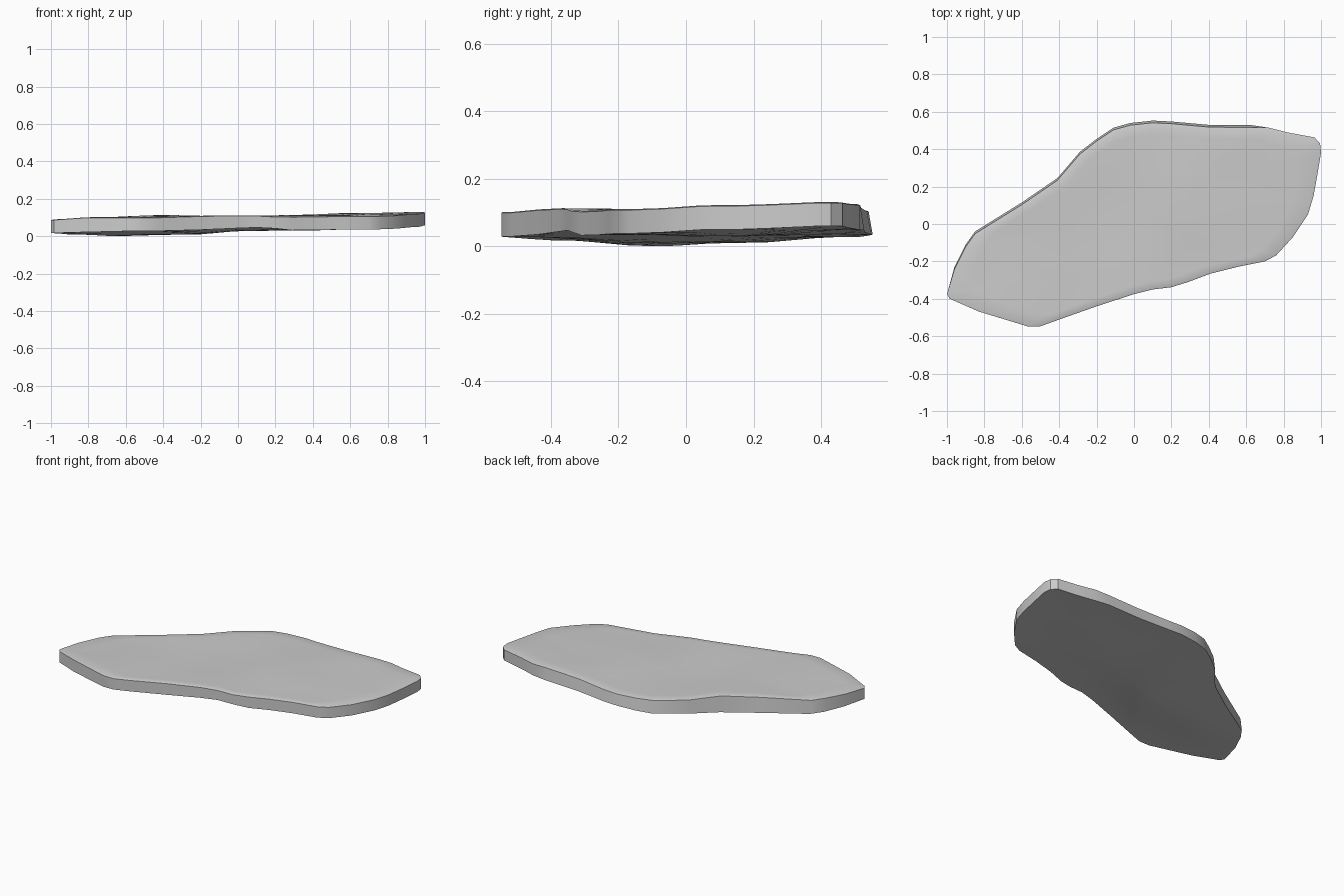
import bpy, bmesh

if "Cube" in bpy.data.objects:
    bpy.data.objects.remove(bpy.data.objects["Cube"])

# Plan outline of the slab, counterclockwise from the left tip
OUTLINE = [(-1, -.375), (-.985, -.4), (-.83, -.468), (-.57, -.547), (-.5, -.547), (-.42, -.518),
           (-.2, -.44), (0, -.375), (.1, -.35), (.2, -.338), (.29, -.31), (.41, -.265), (.55, -.23),
           (.7, -.2), (.76, -.168), (.85, -.07), (.93, .05), (.96, .15), (.98, .26), (1, .38),
           (.995, .43), (.965, .463), (.82, .49), (.72, .515), (.63, .528), (.4, .53), (.2, .548),
           (.1, .553), (-.02, .54), (-.11, .515), (-.2, .455), (-.29, .385), (-.41, .245),
           (-.6, .115), (-.85, -.04), (-.9, -.11), (-.96, -.23)]

# Height samples (x, y, z) for the gently uneven faces
TOP = [(-1, -.38, .09), (-.7, -.5, .105), (-.5, -.54, .102), (0, -.37, .113), (.3, -.3, .105),
       (.75, -.17, .11), (.95, .1, .122), (1, .42, .131), (.6, .5, .125), (.15, .54, .106),
       (-.2, .45, .11), (-.4, .24, .115), (-.15, .1, .106), (-.85, -.04, .095), (.4, .15, .115)]
BOTTOM = [(-1, -.38, .018), (-.7, -.5, .025), (-.5, -.54, .03), (0, -.37, .044), (.12, -.35, .049),
          (.3, -.3, .032), (.75, -.17, .038), (.95, .1, .05), (1, .42, .06), (.6, .5, .048),
          (.15, .54, .035), (-.2, .45, .028), (-.4, .24, .012), (-.65, -.1, 0), (-.3, -.1, .008),
          (.3, .1, .03), (-.85, -.04, .01)]
RINGS = [1, .985, .88, .72, .55, .38, .2]


def height(samples, x, y):
    total = weight = 0
    for sx, sy, sz in samples:
        w = 1 / ((x - sx) ** 2 + (y - sy) ** 2 + .004) ** 1.5
        total += w * sz
        weight += w
    return total / weight


def sheet(bm, samples, back_inset, rim_drop):
    """Concentric rings closing to a centre point; returns the rim."""
    rings = []
    for s in RINGS:
        ring = []
        for x, y in OUTLINE:
            back = y > .2 + .45 * x and x < .7
            px, py = x * s, (y - (back_inset if back else 0)) * s
            ring.append(bm.verts.new((px, py, height(samples, px, py) - (rim_drop if s == 1 else 0))))
        rings.append(ring)
    n = len(OUTLINE)
    for a, b in zip(rings, rings[1:]):
        for i in range(n):
            j = (i + 1) % n
            bm.faces.new((a[i], a[j], b[j], b[i]))
    centre = bm.verts.new((0, 0, height(samples, 0, 0)))
    for i in range(n):
        bm.faces.new((rings[-1][i], rings[-1][(i + 1) % n], centre))
    return rings[0]


# Stone slab: top face, underside and the side wall between them
bm = bmesh.new()
upper = sheet(bm, TOP, .012, .003)
lower = sheet(bm, BOTTOM, 0, 0)
for i in range(len(OUTLINE)):
    j = (i + 1) % len(OUTLINE)
    bm.faces.new((lower[i], lower[j], upper[j], upper[i]))
bmesh.ops.recalc_face_normals(bm, faces=bm.faces)
low = min(v.co.z for v in bm.verts)
bmesh.ops.translate(bm, verts=bm.verts, vec=(0, 0, -low))

mesh = bpy.data.meshes.new("stone_slab")
bm.to_mesh(mesh)
bm.free()
slab = bpy.data.objects.new("stone_slab", mesh)
bpy.context.collection.objects.link(slab)
bpy.context.view_layer.objects.active = slab
slab.select_set(True)
bpy.ops.object.shade_smooth_by_angle(angle=.6)
